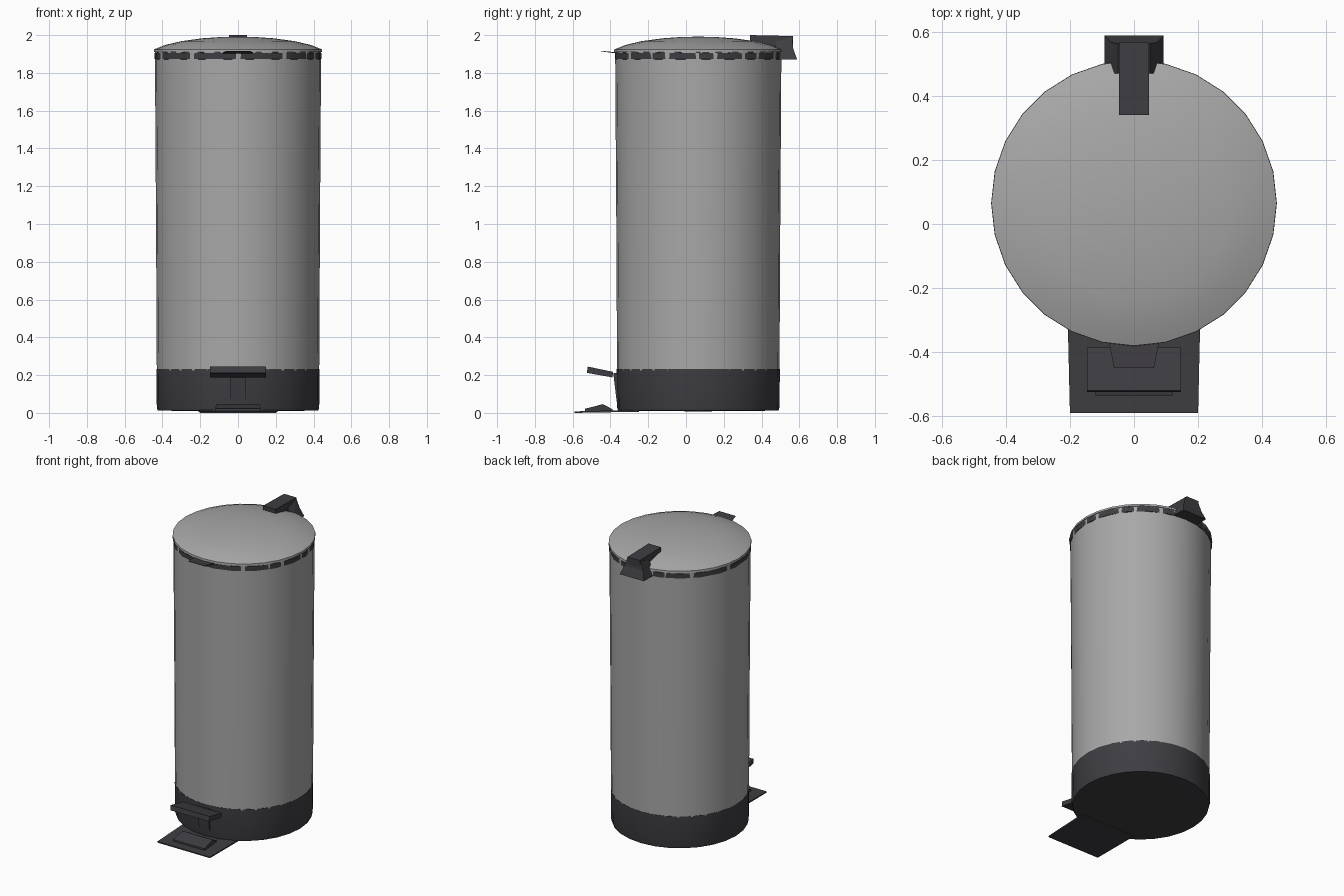
import bpy, bmesh, math
from mathutils import Vector

if "Cube" in bpy.data.objects:
    bpy.data.objects.remove(bpy.data.objects["Cube"])

CY = 0.065  # bin axis sits slightly behind the origin


def material(name, rgb):
    m = bpy.data.materials.new(name)
    m.diffuse_color = (*rgb, 1)
    m.use_nodes = True
    m.node_tree.nodes["Principled BSDF"].inputs["Base Color"].default_value = m.diffuse_color
    return m


STEEL = material("brushed grey", (0.39, 0.39, 0.39))
DARK = material("dark plastic", (0.048, 0.046, 0.053))


def finish(name, bm, mat, smooth=None):
    bmesh.ops.remove_doubles(bm, verts=bm.verts, dist=1e-5)
    bmesh.ops.recalc_face_normals(bm, faces=bm.faces)
    me = bpy.data.meshes.new(name)
    bm.to_mesh(me)
    bm.free()
    ob = bpy.data.objects.new(name, me)
    bpy.context.collection.objects.link(ob)
    me.materials.append(mat)
    if smooth:
        bpy.ops.object.select_all(action='DESELECT')
        ob.select_set(True)
        bpy.context.view_layer.objects.active = ob
        bpy.ops.object.shade_smooth_by_angle(angle=math.radians(smooth))
    return ob


def lathe(name, profile, sides, mat, turn=0.0):
    """Revolve (radius, z) points about the bin axis."""
    bm = bmesh.new()
    rings = []
    for r, z in profile:
        rings.append([bm.verts.new((r * math.cos(a), CY + r * math.sin(a), z))
                      for a in (2 * math.pi * (i + turn) / sides for i in range(sides))])
    for lo, hi in zip(rings, rings[1:]):
        for i in range(sides):
            j = (i + 1) % sides
            bm.faces.new((lo[i], lo[j], hi[j], hi[i]))
    return finish(name, bm, mat, 35)


def extrude_x(name, sections, mat):
    """Side profile of (y, z, half_width) points, closed across x."""
    bm = bmesh.new()
    left = [bm.verts.new((-w, y, z)) for y, z, w in sections]
    right = [bm.verts.new((w, y, z)) for y, z, w in sections]
    n = len(sections)
    for i in range(n):
        j = (i + 1) % n
        bm.faces.new((left[i], left[j], right[j], right[i]))
    bm.faces.new(left)
    bm.faces.new(right[::-1])
    bmesh.ops.triangulate(bm, faces=[f for f in bm.faces if len(f.verts) > 4])
    return finish(name, bm, mat)


# Base band with closed underside, and main drum
lathe("base_band", [(0, 0.008), (0.425, 0.012), (0.43, 0.03), (0.432, 0.232), (0.425, 0.232)], 28, DARK)
lathe("drum", [(0.43, 0.225), (0.434, 1.0), (0.44, 1.915)], 32, STEEL)

# Coarser dark seal cuts through the drum wall, showing as broken patches
lathe("lid_seal", [(0.435, 1.87), (0.4435, 1.873), (0.4435, 1.905), (0.43, 1.912)], 21, DARK, 0.3)

# Domed lid
lathe("lid", [(0.43, 1.908), (0.446, 1.91), (0.445, 1.924), (0.385, 1.948), (0.30, 1.968),
              (0.19, 1.983), (0.09, 1.990), (0, 1.992)], 28, STEEL)

# Thin lip at the front of the lid
extrude_x("lid_lip", [(-0.45, 1.917, 0.062), (-0.36, 1.908, 0.08),
                      (-0.36, 1.902, 0.08), (-0.45, 1.914, 0.062)], DARK)

# Hinge: arm over the lid and flared bracket at the back
extrude_x("hinge_arm", [(0.34, 2.0, 0.047), (0.567, 1.995, 0.047),
                        (0.565, 1.93, 0.047), (0.48, 1.925, 0.047), (0.34, 1.972, 0.047)], DARK)
extrude_x("hinge_bracket", [(0.47, 1.96, 0.05), (0.562, 1.99, 0.05), (0.567, 1.93, 0.072),
                            (0.588, 1.872, 0.092), (0.47, 1.872, 0.092)], DARK)

# Pedal with its stem
extrude_x("pedal", [(-0.525, 0.212, 0.147), (-0.52, 0.245, 0.147), (-0.385, 0.217, 0.147),
                    (-0.39, 0.188, 0.147)], DARK)
extrude_x("pedal_stem", [(-0.385, 0.21, 0.04), (-0.34, 0.21, 0.04), (-0.34, 0.06, 0.04),
                         (-0.367, 0.06, 0.04)], DARK)

# Foot plate on the floor with a low ridge
extrude_x("foot_plate", [(-0.59, 0.0, 0.2), (-0.59, 0.008, 0.2), (-0.25, 0.016, 0.208),
                         (-0.25, 0.006, 0.208)], DARK)
extrude_x("foot_ridge", [(-0.535, 0.01, 0.12), (-0.535, 0.022, 0.12), (-0.44, 0.046, 0.115),
                         (-0.39, 0.02, 0.11), (-0.39, 0.01, 0.11)], DARK)
